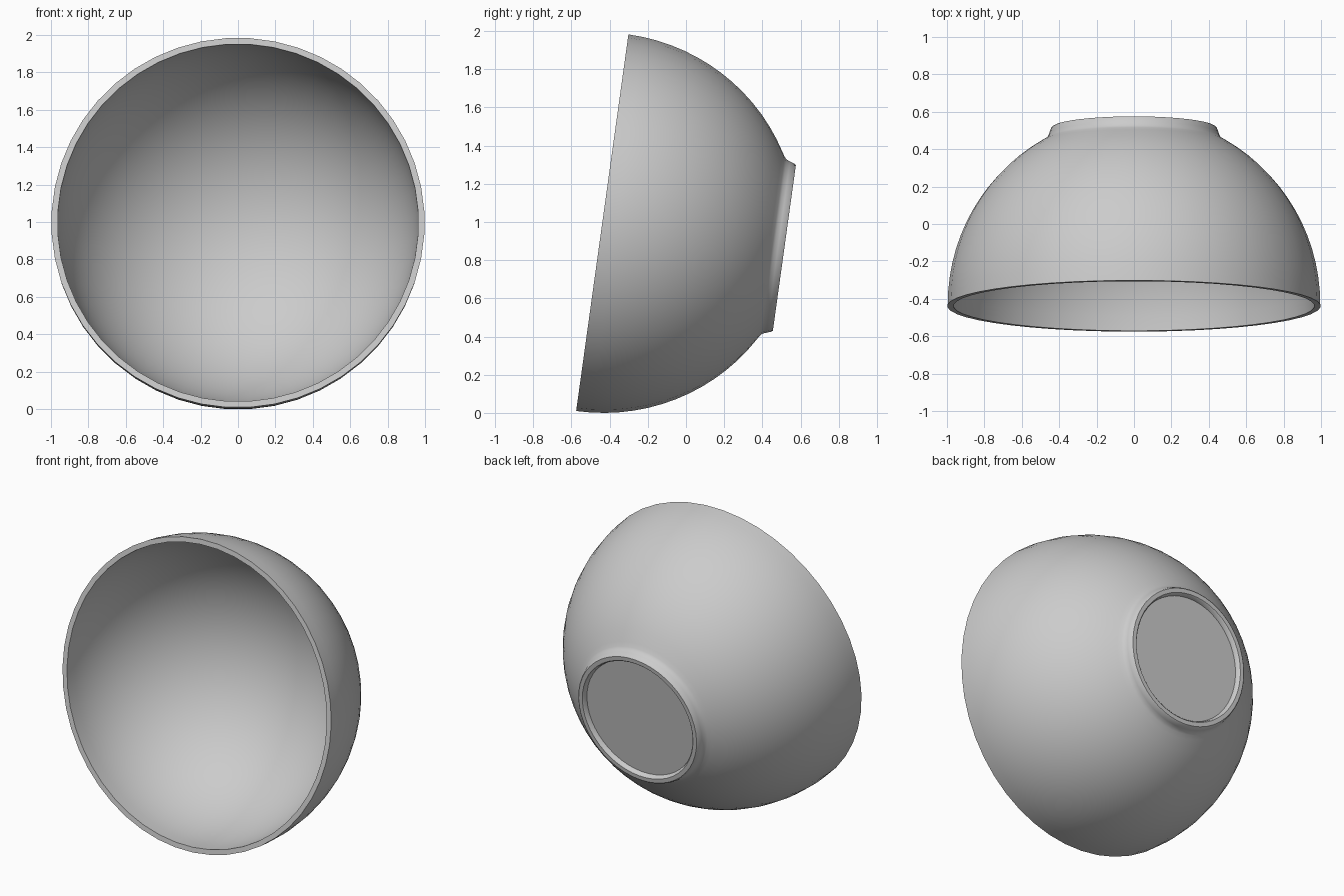
import bpy
import bmesh
from math import cos, sin, pi, radians
from mathutils import Matrix, Vector

cube = bpy.data.objects.get("Cube")
if cube:
    bpy.data.objects.remove(cube)

SEGMENTS = 48
TILT = radians(90 - 7.9)

# Single ceramic colour
glaze = bpy.data.materials.new("grey_ceramic")
glaze.use_nodes = True
colour = (0.6, 0.6, 0.6, 1)
glaze.diffuse_color = colour
glaze.node_tree.nodes["Principled BSDF"].inputs["Base Color"].default_value = colour


def arc(radius, depth, start, end, steps):
    """Elliptical wall profile as (radius, depth below the rim)."""
    angles = [start + (end - start) * i / steps for i in range(steps + 1)]
    return [(radius * cos(a), depth * sin(a)) for a in angles]


# Profile: inner wall, flat lip, outer wall, flared foot ring, recessed base
inner = arc(0.965, 0.915, pi / 2, 0, 18)
inner[0] = (0, 0.915)
outer = arc(0.998, 1.02, 0, radians(60), 14)
foot = [(0.474, 0.899), (0.461, 0.911), (0.454, 0.93), (0.444, 0.958),
        (0.438, 0.963), (0.411, 0.963), (0.404, 0.956), (0.398, 0.932), (0, 0.932)]

bm = bmesh.new()
verts = [bm.verts.new((r, 0, -h)) for r, h in inner + outer + foot]
edges = [bm.edges.new(pair) for pair in zip(verts, verts[1:])]
bmesh.ops.spin(bm, geom=verts + edges, cent=(0, 0, 0), axis=(0, 0, 1),
               angle=2 * pi, steps=SEGMENTS)
bmesh.ops.remove_doubles(bm, verts=bm.verts, dist=0.0005)
bmesh.ops.recalc_face_normals(bm, faces=bm.faces)

# Tip the bowl onto its side, opening toward the front and slightly upward
bm.transform(Matrix.Rotation(TILT, 4, "X") @ Matrix.Rotation(pi / SEGMENTS, 4, "Z"))
low = min(v.co.z for v in bm.verts)
mid = (min(v.co.y for v in bm.verts) + max(v.co.y for v in bm.verts)) / 2
bm.transform(Matrix.Translation(Vector((0, -mid, -low))))

mesh = bpy.data.meshes.new("bowl")
bm.to_mesh(mesh)
bm.free()
mesh.materials.append(glaze)
bowl = bpy.data.objects.new("bowl", mesh)
bpy.context.collection.objects.link(bowl)
bpy.context.view_layer.objects.active = bowl
bowl.select_set(True)
bpy.ops.object.shade_smooth_by_angle(angle=radians(35))
